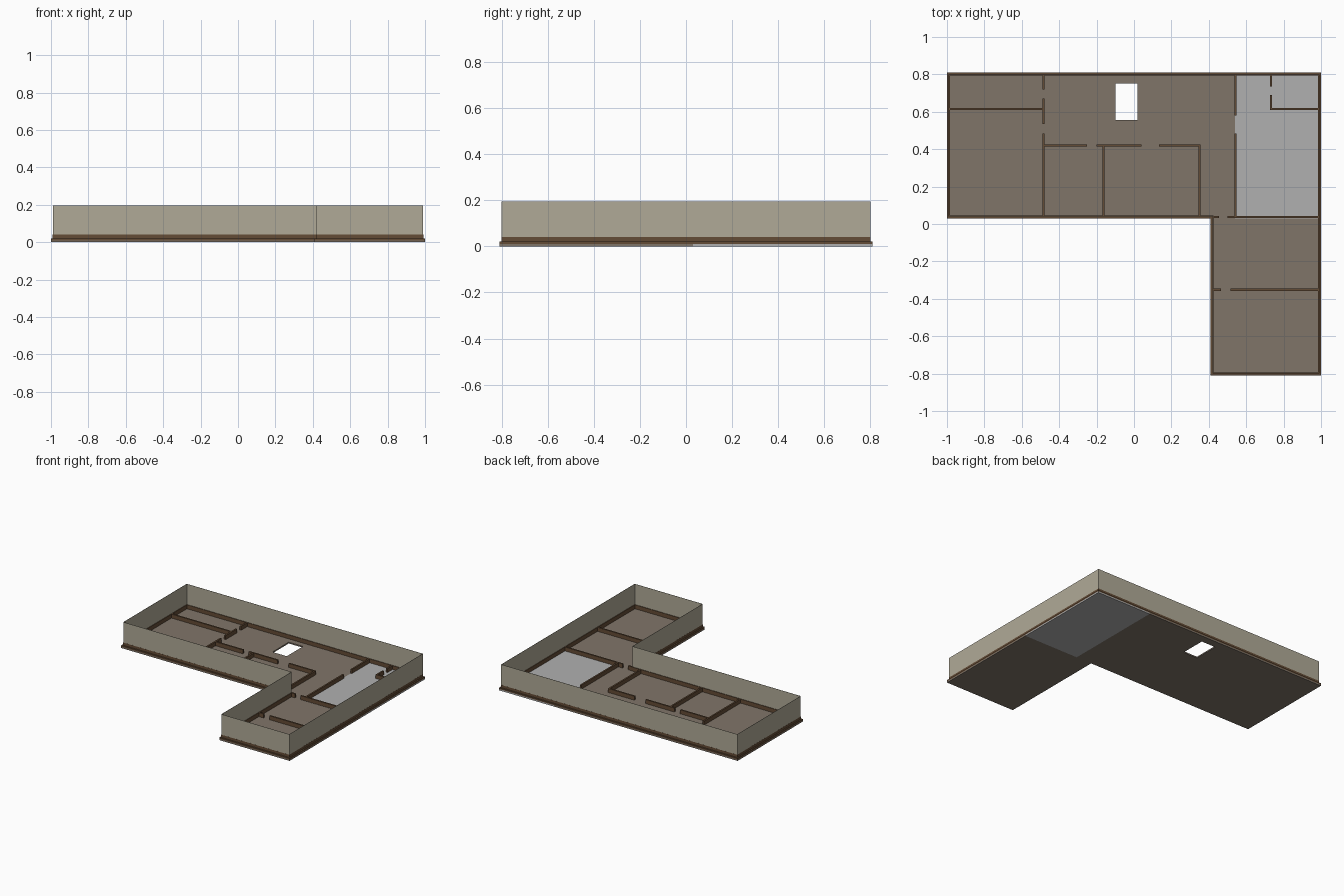
import bpy, bmesh

if "Cube" in bpy.data.objects:
    bpy.data.objects.remove(bpy.data.objects["Cube"])


def srgb(r, g, b):
    f = lambda c: c / 12.92 if c <= 0.04045 else ((c + 0.055) / 1.055) ** 2.4
    return [f(c / 255) for c in (r, g, b)] + [1.0]


def material(name, *rgb):
    m = bpy.data.materials.new(name)
    m.diffuse_color = srgb(*rgb)
    m.use_nodes = True
    m.node_tree.nodes["Principled BSDF"].inputs["Base Color"].default_value = m.diffuse_color
    return m


WALL = material("beige_wall", 176, 170, 151)
FLOOR = material("taupe_floor", 128, 117, 105)
GREY = material("grey_floor", 176, 176, 176)
BROWN = material("brown_timber", 100, 76, 54)


def finish(bm, name, mat):
    bmesh.ops.recalc_face_normals(bm, faces=bm.faces)
    me = bpy.data.meshes.new(name)
    bm.to_mesh(me)
    bm.free()
    me.materials.append(mat)
    ob = bpy.data.objects.new(name, me)
    bpy.context.collection.objects.link(ob)
    return ob


def outline(d):
    """L-shaped footprint moved inward by d."""
    return [(-1 + d, .03 + d), (.41 + d, .03 + d), (.41 + d, -.81 + d),
            (1 - d, -.81 + d), (1 - d, .81 - d), (-1 + d, .81 - d)]


def ring(name, profile, mat):
    """Sweep a closed (inset, height) profile round the footprint."""
    bm = bmesh.new()
    loops = [[bm.verts.new((x, y, z)) for x, y in outline(d)] for d, z in profile]
    for k, a in enumerate(loops):
        b = loops[(k + 1) % len(loops)]
        for i in range(6):
            j = (i + 1) % 6
            bm.faces.new((a[i], a[j], b[j], b[i]))
    return finish(bm, name, mat)


def slab(name, xs, ys, keep, z0, z1, mat):
    """Extruded plate made of the grid cells accepted by keep(cx, cy)."""
    bm = bmesh.new()
    for xa, xb in zip(xs, xs[1:]):
        for ya, yb in zip(ys, ys[1:]):
            if keep((xa + xb) / 2, (ya + yb) / 2):
                bm.faces.new([bm.verts.new((x, y, z0)) for x, y in
                              ((xa, ya), (xb, ya), (xb, yb), (xa, yb))])
    bmesh.ops.remove_doubles(bm, verts=bm.verts, dist=1e-5)
    ext = bmesh.ops.extrude_face_region(bm, geom=bm.faces[:], use_keep_orig=True)
    for v in ext["geom"]:
        if isinstance(v, bmesh.types.BMVert):
            v.co.z = z1
    return finish(bm, name, mat)


# floors: main one with a chimney opening, grey one in the back right
def main_floor(x, y):
    if y < .03:
        return x > .41
    return x < .54 and not (-.1 < x < .02 and .555 < y < .75)


slab("main_floor", [-1, -.1, .02, .41, .54, 1], [-.81, .03, .555, .75, .81],
     main_floor, 0, .01, FLOOR)
slab("grey_floor", [.54, 1], [.03, .81], lambda x, y: True, 0, .01, GREY)

# outer sill with its stepped curb, and the thin outer wall above
ring("outer_sill", [(0, .01), (0, .02), (.0095, .02), (.0095, .04),
                    (.016, .04), (.016, .01)], BROWN)
ring("outer_wall", [(.01, .035), (.01, .195), (.0115, .195), (.0115, .035)], WALL)

# low partition curbs: (fixed coordinate, [spans between doorways])
T = .006
along_y = [(-.484, [(.04, .485), (.535, .67), (.72, .8)]),
           (-.163, [(.04, .42)]),
           (.35, [(.04, .426)]),
           (.542, [(.04, .485), (.58, .8)]),
           (.733, [(.609, .69), (.735, .8)])]
along_x = [(.615, [(-.99, -.484), (.733, .99)]),
           (.42, [(-.484, -.25), (-.2, .04), (.135, .35)]),
           (.038, [(.42, .455), (.5, .99)]),
           (-.352, [(.42, .465), (.515, .99)])]
always = lambda x, y: True
for c, spans in along_y:
    for a, b in spans:
        slab("partition_curb", [c - T, c + T], [a, b], always, .01, .04, BROWN)
for c, spans in along_x:
    for a, b in spans:
        slab("partition_curb", [a, b], [c - T, c + T], always, .01, .0398, BROWN)
